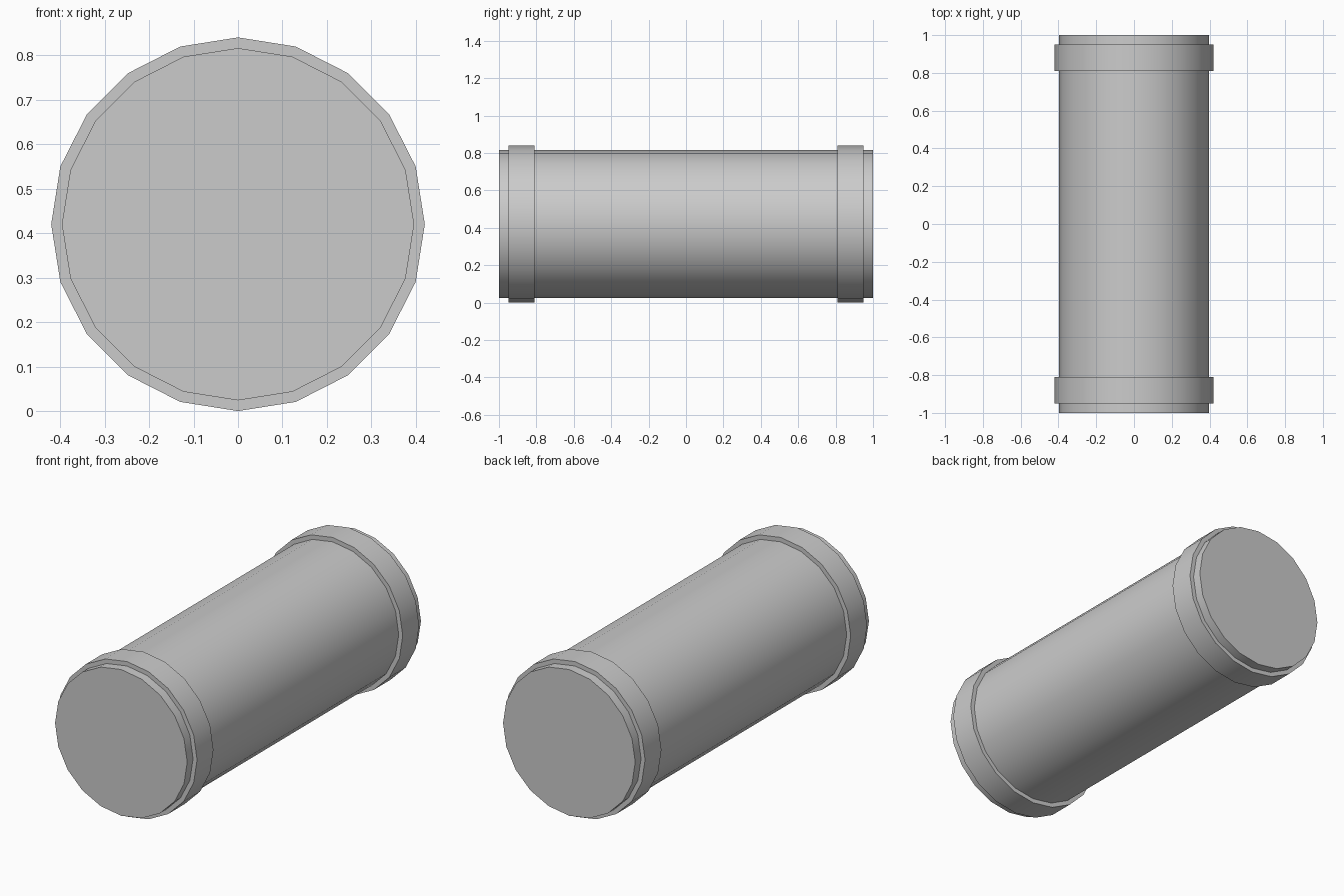
import bpy
import math

cube = bpy.data.objects.get("Cube")
if cube:
    bpy.data.objects.remove(cube, do_unlink=True)

SIDES = 20
BAND_RADIUS = 0.42
BODY_RADIUS = 0.396

# Single plain grey
grey = bpy.data.materials.new("plain_grey")
grey.use_nodes = True
colour = (0.6, 0.6, 0.6, 1.0)
grey.diffuse_color = colour
grey.node_tree.nodes["Principled BSDF"].inputs["Base Color"].default_value = colour


def drum(name, radius, length, y):
    """Cylinder lying along y, with smooth sides and sharp rims."""
    bpy.ops.mesh.primitive_cylinder_add(
        vertices=SIDES, radius=radius, depth=length,
        location=(0, y, BAND_RADIUS), rotation=(math.radians(90), 0, 0))
    obj = bpy.context.object
    obj.name = name
    obj.data.materials.append(grey)
    bpy.ops.object.shade_smooth_by_angle(angle=math.radians(30))
    return obj


# Long main cylinder
drum("body", BODY_RADIUS, 2.0, 0)

# Raised collar near each end
for name, side in (("front_band", -1), ("back_band", 1)):
    drum(name, BAND_RADIUS, 0.14, side * 0.88)
